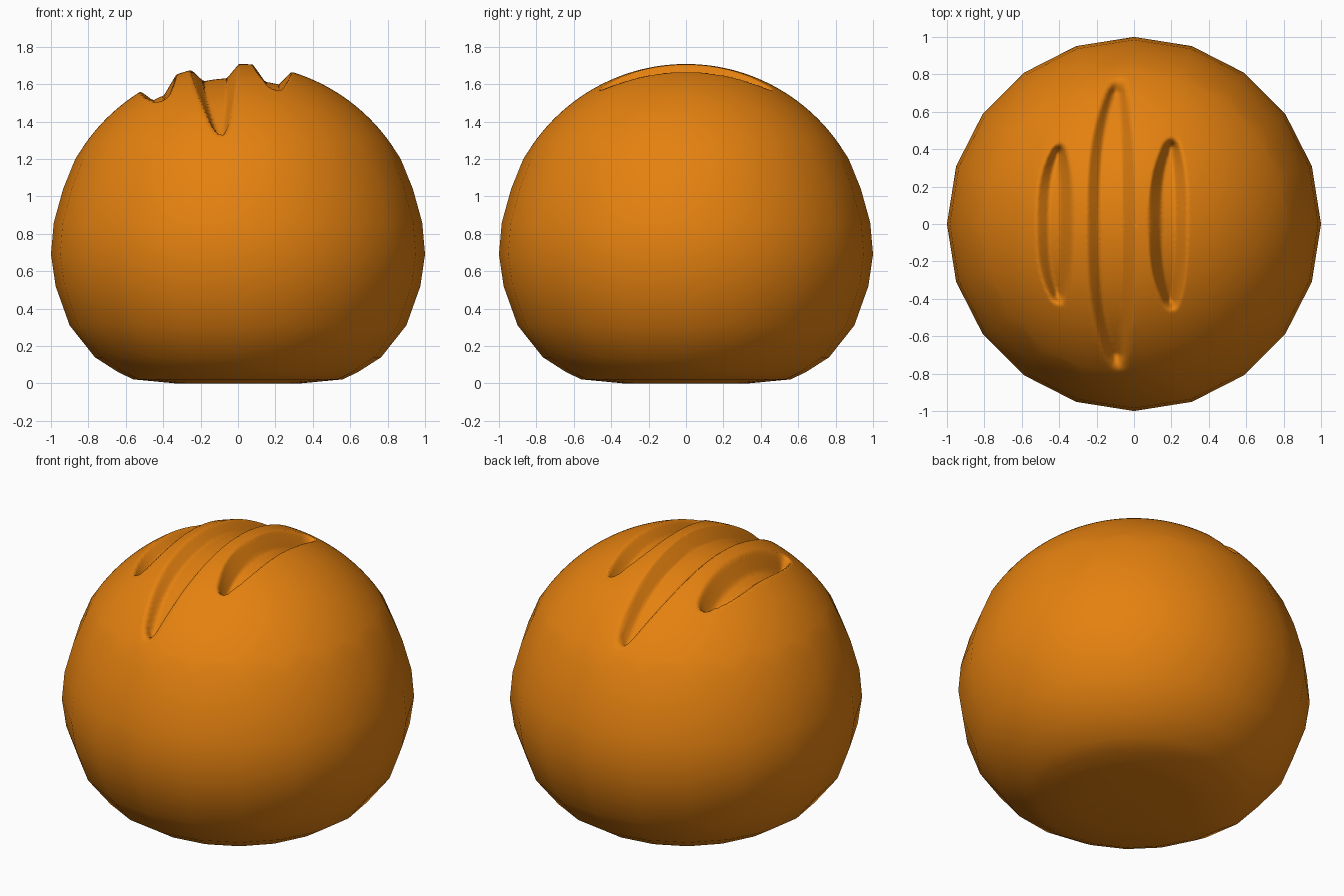
import bpy, bmesh, math

if "Cube" in bpy.data.objects:
    bpy.data.objects.remove(bpy.data.objects["Cube"])

COARSE, STEP = 20, 12          # sides of the loaf; finer sides of the scored crown
FINE = COARSE * STEP
CROWN_R, CROWN_RINGS = 0.82, 64

crust = bpy.data.materials.new("golden_crust")
crust.diffuse_color = (0.78, 0.22, 0.005, 1)
crust.use_nodes = True
crust.node_tree.nodes["Principled BSDF"].inputs["Base Color"].default_value = crust.diffuse_color

# Scores: left edge, right edge, end x, half length, depth
SCORES = [(-0.52, -0.33, -0.39, 0.43, 0.085),
          (-0.25, 0.005, -0.07, 0.78, 0.075),
          (0.08, 0.285, 0.21, 0.46, 0.085)]


def score_depth(x, y):
    total = 0
    for left, right, end, length, depth in SCORES:
        t = abs(y) / length
        if t >= 1:
            continue
        k = t ** 3 * 0.75
        a, b = left + (end - left) * k, right + (end - right) * k
        if a < x < b:
            wall = min((x - a), (b - x)) / (0.065 * (1 - 0.5 * k))
            # deeper downward cut where the dome is steep
            total += depth * (1 + 0.5 * t * t) * min(1, wall) * min(1, (1 - t) / 0.1)
    return total


def dome(r):
    return 0.7 + 1.008 * math.sqrt(max(0, 1 - r * r))


bm = bmesh.new()


def ring(r, n, height):
    verts = []
    for i in range(n):
        a = 2 * math.pi * i / n
        x, y = r * math.cos(a), r * math.sin(a)
        verts.append(bm.verts.new((x, y, height(x, y))))
    return verts


def join(lo, hi):
    n = len(lo)
    for i in range(n):
        j = (i + 1) % n
        bm.faces.new((lo[i], lo[j], hi[j], hi[i]))


# Rounded lower body on a flat base
profile = [(0.33, 0), (0.56, 0.022), (0.64, 0.06), (0.765, 0.14), (0.9, 0.31),
           (0.975, 0.52), (1.0, 0.69), (0.985, 0.86), (0.935, 1.04), (0.87, 1.2)]
low = [ring(r, COARSE, lambda x, y, z=z: z) for r, z in profile]
bm.faces.new(list(reversed(low[0])))
for p, q in zip(low, low[1:]):
    join(p, q)

# Crown with the three scores pressed in
crown = [ring(CROWN_R * (1 - k / CROWN_RINGS), FINE,
              lambda x, y: dome(math.hypot(x, y)) - score_depth(x, y))
         for k in range(CROWN_RINGS)]
for p, q in zip(crown, crown[1:]):
    join(p, q)
tip = bm.verts.new((0, 0, dome(0) - score_depth(0, 0)))
for i in range(FINE):
    bm.faces.new((crown[-1][i], crown[-1][(i + 1) % FINE], tip))

# Fan triangles between the coarse body and the fine crown
rim, edge = low[-1], crown[0]
for k in range(COARSE):
    for d in range(-STEP // 2, STEP // 2):
        i = k * STEP + d
        bm.faces.new((rim[k], edge[(i + 1) % FINE], edge[i % FINE]))
    bm.faces.new((rim[k], rim[(k + 1) % COARSE], edge[(k * STEP + STEP // 2) % FINE]))

bmesh.ops.recalc_face_normals(bm, faces=bm.faces)
mesh = bpy.data.meshes.new("bread_loaf")
bm.to_mesh(mesh)
bm.free()
mesh.materials.append(crust)
loaf = bpy.data.objects.new("bread_loaf", mesh)
bpy.context.collection.objects.link(loaf)
for p in mesh.polygons:
    p.use_smooth = True
